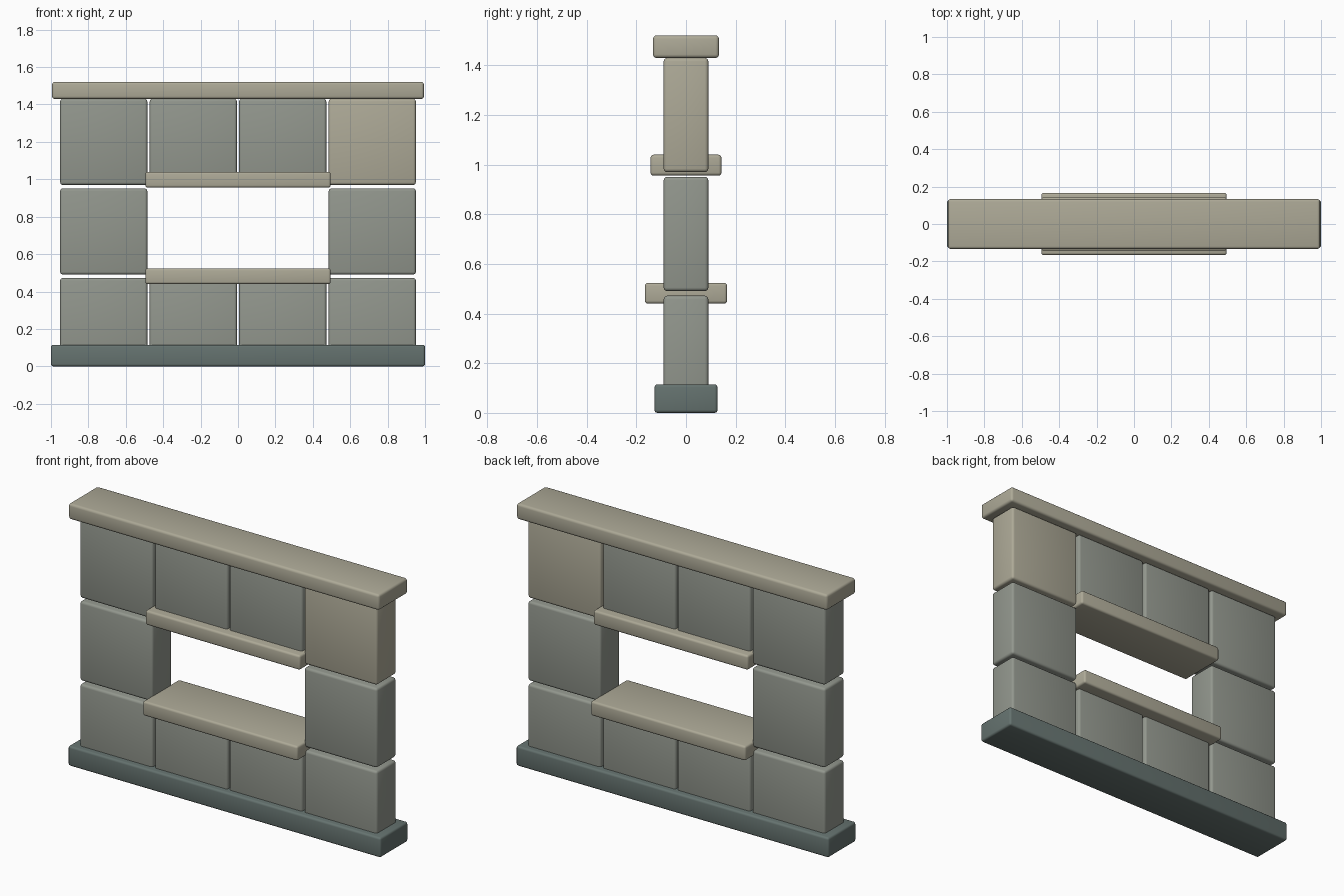
import bpy
import math

if "Cube" in bpy.data.objects:
    bpy.data.objects.remove(bpy.data.objects["Cube"])


def material(name, rgb):
    m = bpy.data.materials.new(name)
    m.diffuse_color = (*rgb, 1)
    m.use_nodes = True
    m.node_tree.nodes["Principled BSDF"].inputs["Base Color"].default_value = m.diffuse_color
    return m


STONE = material("grey_stone", (0.29, 0.31, 0.27))
SAND = material("sandstone", (0.42, 0.40, 0.31))
SLATE = material("dark_slate", (0.13, 0.17, 0.16))


def slab(name, x, z0, z1, half_w, half_d, mat, bevel):
    """Box with rounded edges, centred on y = 0."""
    bpy.ops.mesh.primitive_cube_add(size=1, location=(x, 0, (z0 + z1) / 2))
    o = bpy.context.object
    o.name = name
    o.scale = (2 * half_w, 2 * half_d, z1 - z0)
    bpy.ops.object.transform_apply(location=False, rotation=False, scale=True)
    o.data.materials.append(mat)
    b = o.modifiers.new("rounded_edges", 'BEVEL')
    b.width = bevel
    b.segments = 3
    bpy.ops.object.modifier_apply(modifier=b.name)
    bpy.ops.object.shade_smooth_by_angle(angle=math.radians(40))
    return o


# Footing, window sill, lintel and coping
slab("base", 0, 0, 0.115, 1.0, 0.127, SLATE, 0.012)
slab("window_sill", 0, 0.44, 0.524, 0.495, 0.166, SAND, 0.012)
slab("lintel", 0, 0.956, 1.04, 0.495, 0.143, SAND, 0.012)
slab("coping", 0, 1.43, 1.521, 0.994, 0.133, SAND, 0.014)

# Wall blocks: 4 columns by 3 rows, leaving the window opening
for row, zc in enumerate((0.242, 0.721, 1.2)):
    for col, xc in enumerate((-0.718, -0.239, 0.239, 0.718)):
        if row == 1 and col in (1, 2):
            continue
        mat = SAND if (row, col) == (2, 3) else STONE
        slab(f"wall_block_{row}_{col}", xc, zc - 0.23, zc + 0.23,
             0.233, 0.09, mat, 0.014)
